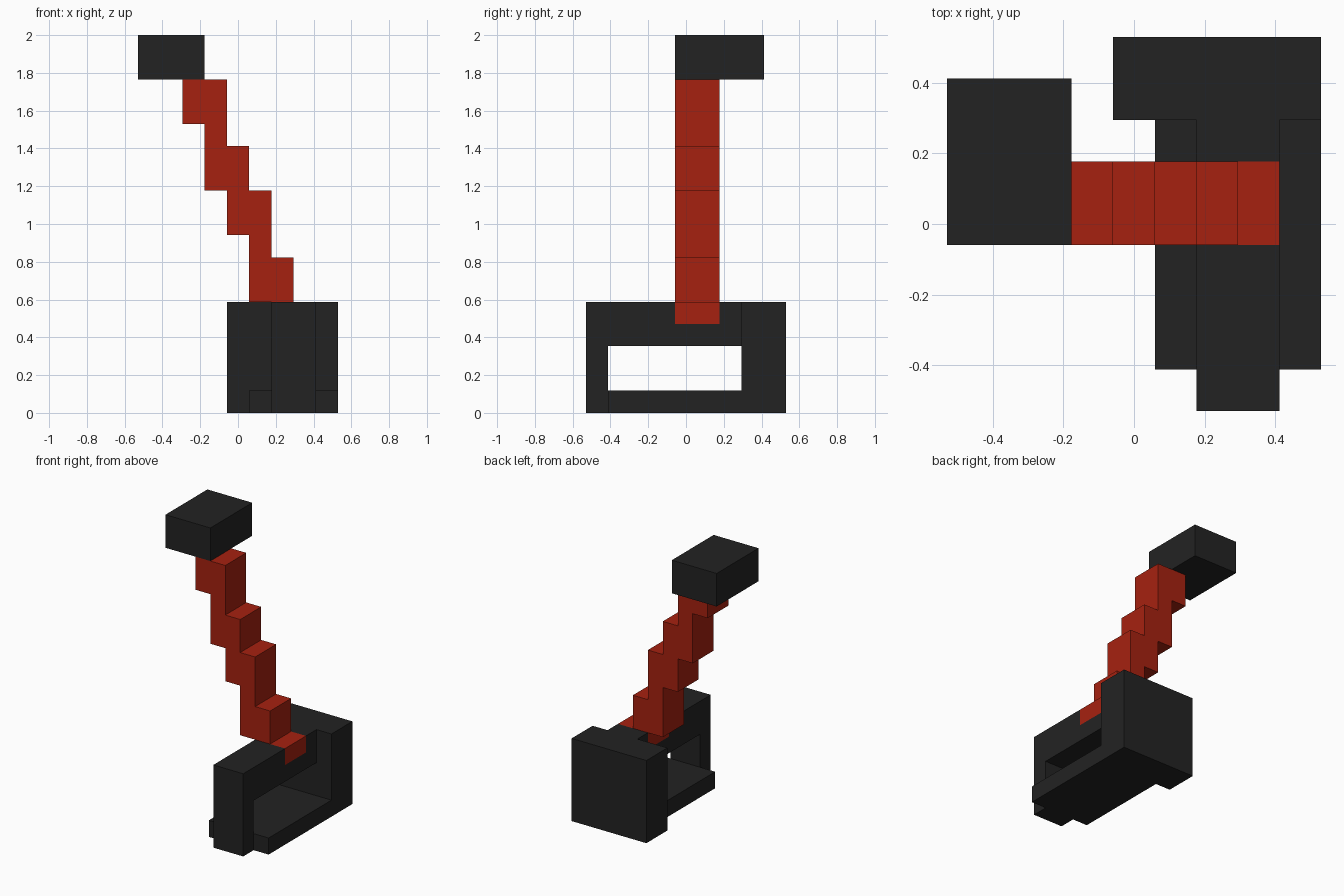
import bpy
import bmesh
from mathutils import Vector

if "Cube" in bpy.data.objects:
    bpy.data.objects.remove(bpy.data.objects["Cube"])

U = 2 / 17                       # one block of the grid
ORIGIN = Vector((-4.5, -4.5, 0))


def material(name, rgb):
    m = bpy.data.materials.new(name)
    m.diffuse_color = (*rgb, 1)
    m.use_nodes = True
    m.node_tree.nodes["Principled BSDF"].inputs["Base Color"].default_value = m.diffuse_color
    return m


BLACK = material("charcoal", (0.0165, 0.0165, 0.0165))
RED = material("red", (0.38, 0.0155, 0.005))


def extrude(name, profile, axis, start, end, mat):
    """Extrude a block-grid outline along x or y."""
    def point(a, b, d):
        p = Vector((d, a, b)) if axis == "x" else Vector((a, d, b))
        return (p + ORIGIN) * U
    bm = bmesh.new()
    face = bm.faces.new([bm.verts.new(point(a, b, start)) for a, b in profile])
    res = bmesh.ops.extrude_face_region(bm, geom=[face], use_keep_orig=True)
    shift = point(0, 0, end) - point(0, 0, start)
    verts = [g for g in res["geom"] if isinstance(g, bmesh.types.BMVert)]
    bmesh.ops.translate(bm, verts=verts, vec=shift)
    bmesh.ops.recalc_face_normals(bm, faces=bm.faces)
    me = bpy.data.meshes.new(name)
    bm.to_mesh(me)
    bm.free()
    me.materials.append(mat)
    ob = bpy.data.objects.new(name, me)
    bpy.context.collection.objects.link(ob)
    return ob


def box(name, x, y, z, mat):
    outline = [(y[0], z[0]), (y[1], z[0]), (y[1], z[1]), (y[0], z[1])]
    return extrude(name, outline, "x", x[0], x[1], mat)


# Base: floor plate, tall rear block, and post with top bar notched for the arm
box("floor_plate", (5, 9), (1, 7), (0, 1), BLACK)
box("rear_block", (4, 9), (7, 9), (0, 5), BLACK)
extrude("post_and_bar", [(0, 0), (1, 0), (1, 3), (7, 3), (7, 5), (6, 5),
                         (6, 4), (4, 4), (4, 5), (0, 5)], "x", 6, 8, BLACK)

# Stepped arm rising to the left from the notch
extrude("stepped_arm", [(6, 4), (8, 4), (8, 5), (7, 5), (7, 7), (6, 7), (6, 10),
                        (5, 10), (5, 12), (4, 12), (4, 15), (2, 15), (2, 13),
                        (3, 13), (3, 10), (4, 10), (4, 8), (5, 8), (5, 5), (6, 5)],
        "y", 4, 6, RED)

# Grip on top of the arm
box("grip", (0, 3), (4, 8), (15, 17), BLACK)
